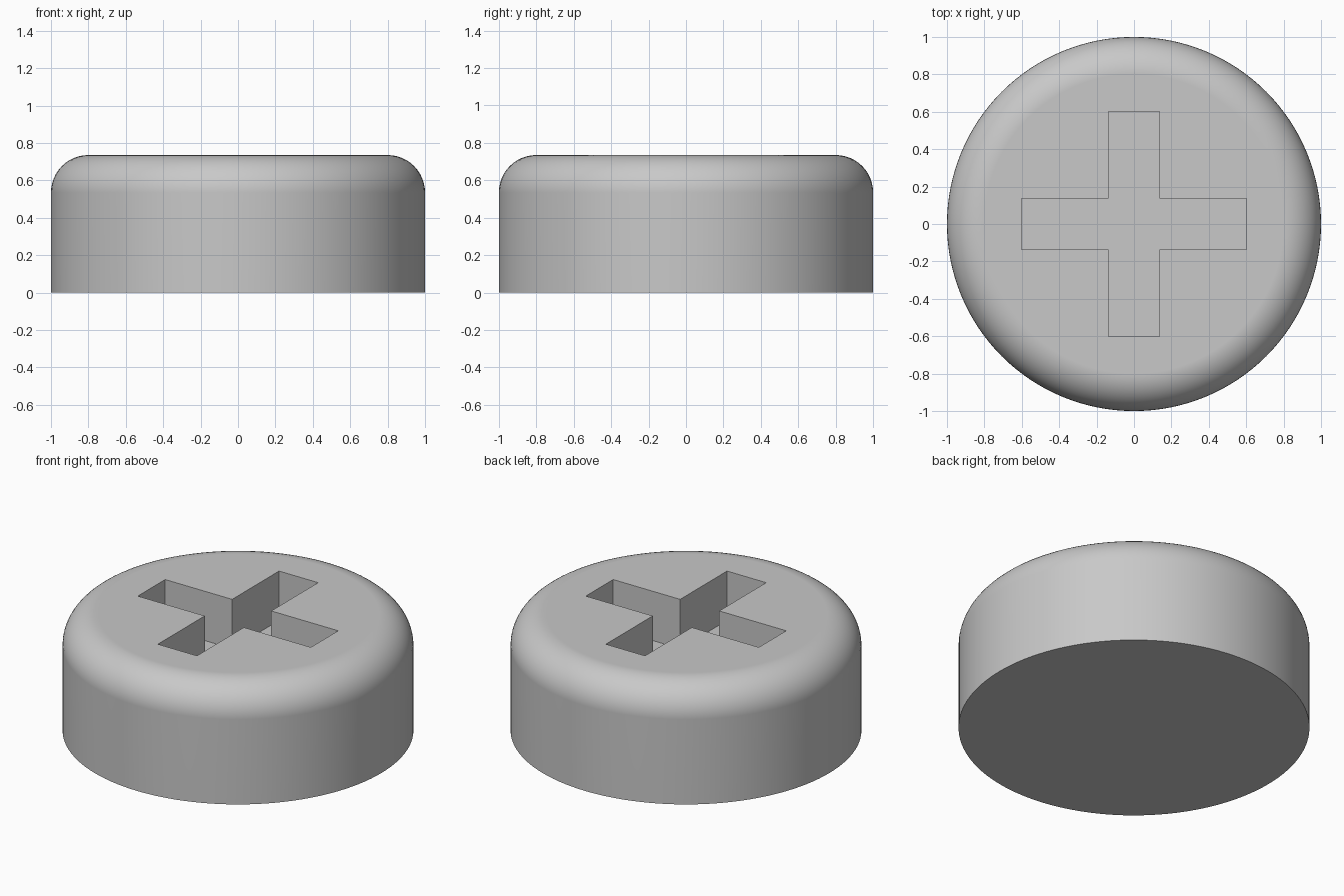
import bpy
import bmesh
import math

RADIUS, HEIGHT, ROUND = 1.0, 0.735, 0.2
ARM, HALF_WIDTH, DEPTH = 0.602, 0.136, 0.31
SEGMENTS, ROUND_STEPS = 128, 12

cube = bpy.data.objects.get("Cube")
if cube:
    bpy.data.objects.remove(cube, do_unlink=True)

grey = bpy.data.materials.new("light_grey")
grey.use_nodes = True
color = (0.58, 0.58, 0.58, 1.0)
grey.diffuse_color = color
grey.node_tree.nodes["Principled BSDF"].inputs["Base Color"].default_value = color


def make_object(name, bm):
    bmesh.ops.recalc_face_normals(bm, faces=bm.faces[:])
    mesh = bpy.data.meshes.new(name)
    bm.to_mesh(mesh)
    bm.free()
    mesh.materials.append(grey)
    obj = bpy.data.objects.new(name, mesh)
    bpy.context.collection.objects.link(obj)
    return obj


# Round body: straight wall with a rounded top rim
profile = [(RADIUS, 0.0)]
for i in range(ROUND_STEPS + 1):
    a = math.pi / 2 * i / ROUND_STEPS
    profile.append((RADIUS - ROUND + ROUND * math.cos(a),
                    HEIGHT - ROUND + ROUND * math.sin(a)))

bm = bmesh.new()
rings = []
for r, z in profile:
    angles = [2 * math.pi * k / SEGMENTS for k in range(SEGMENTS)]
    rings.append([bm.verts.new((r * math.cos(a), r * math.sin(a), z)) for a in angles])
for low, high in zip(rings, rings[1:]):
    for k in range(SEGMENTS):
        n = (k + 1) % SEGMENTS
        bm.faces.new((low[k], low[n], high[n], high[k]))
bm.faces.new(rings[0][::-1])
bm.faces.new(rings[-1])
body = make_object("round_body", bm)

# Cross-shaped cutter for the recess
bm = bmesh.new()
outline = []
corner = [(ARM, -HALF_WIDTH), (ARM, HALF_WIDTH), (HALF_WIDTH, HALF_WIDTH)]
for turn in range(4):
    for x, y in corner:
        for _ in range(turn):
            x, y = -y, x
        outline.append(bm.verts.new((x, y, HEIGHT - DEPTH)))
floor = bm.faces.new(outline)
walls = bmesh.ops.extrude_face_region(bm, geom=[floor])
raised = [v for v in walls["geom"] if isinstance(v, bmesh.types.BMVert)]
bmesh.ops.translate(bm, verts=raised, vec=(0, 0, DEPTH + 0.2))
cutter = make_object("cross_cutter", bm)
cutter.hide_render = True

# Cut the recess, then smooth the rim and keep the flat faces flat
bpy.ops.object.select_all(action='DESELECT')
bpy.context.view_layer.objects.active = body
body.select_set(True)
cut = body.modifiers.new("cross_recess", 'BOOLEAN')
cut.operation = 'DIFFERENCE'
cut.solver = 'EXACT'
cut.object = cutter
bpy.ops.object.modifier_apply(modifier=cut.name)
bpy.data.objects.remove(cutter, do_unlink=True)

bpy.ops.object.shade_smooth_by_angle(angle=math.radians(30))
normals = body.modifiers.new("flat_top_normals", 'WEIGHTED_NORMAL')
normals.keep_sharp = True
